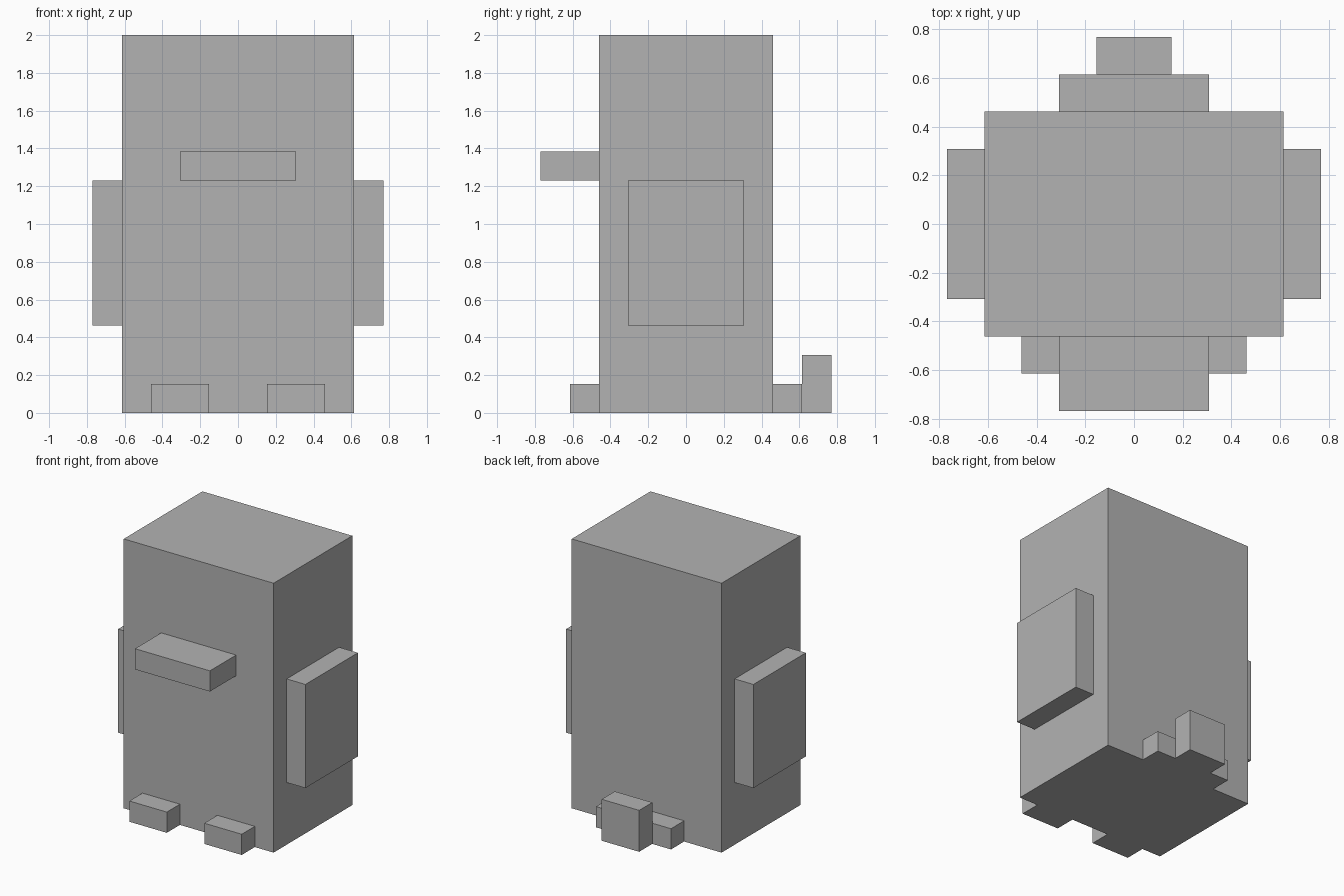
import bpy
from mathutils import Matrix, Vector
import bmesh

old = bpy.data.objects.get("Cube")
if old:
    bpy.data.objects.remove(old, do_unlink=True)

# One grid unit: the body is 13 units tall
U = 2 / 13

grey = bpy.data.materials.new("plain grey")
grey.use_nodes = True
colour = (0.45, 0.45, 0.45, 1)
grey.diffuse_color = colour
grey.node_tree.nodes["Principled BSDF"].inputs["Base Color"].default_value = colour


def box(name, low, high):
    """Box between two corners given in grid units."""
    low, high = Vector(low) * U, Vector(high) * U
    size = high - low
    bm = bmesh.new()
    bmesh.ops.create_cube(bm, size=1, matrix=Matrix.Diagonal((*size, 1)))
    mesh = bpy.data.meshes.new(name)
    bm.to_mesh(mesh)
    bm.free()
    mesh.materials.append(grey)
    obj = bpy.data.objects.new(name, mesh)
    obj.location = (low + high) / 2
    bpy.context.collection.objects.link(obj)
    return obj


def mirrored_pair(name, low, high):
    """Left box (+x) and its mirror image on the right."""
    box("left_" + name, low, high)
    box("right_" + name, (-high[0], *low[1:]), (-low[0], *high[1:]))


# Body and beak
box("body", (-4, -3, 0), (4, 3, 13))
box("beak", (-2, -5, 8), (2, -3, 9))

# Wings and feet
mirrored_pair("wing", (4, -2, 3), (5, 2, 8))
mirrored_pair("foot", (1, -4, 0), (3, -3, 1))

# Stepped tail with a raised tip
box("tail_base", (-2, 3, 0), (2, 4, 1))
box("tail_tip", (-1, 4, 0), (1, 5, 2))
